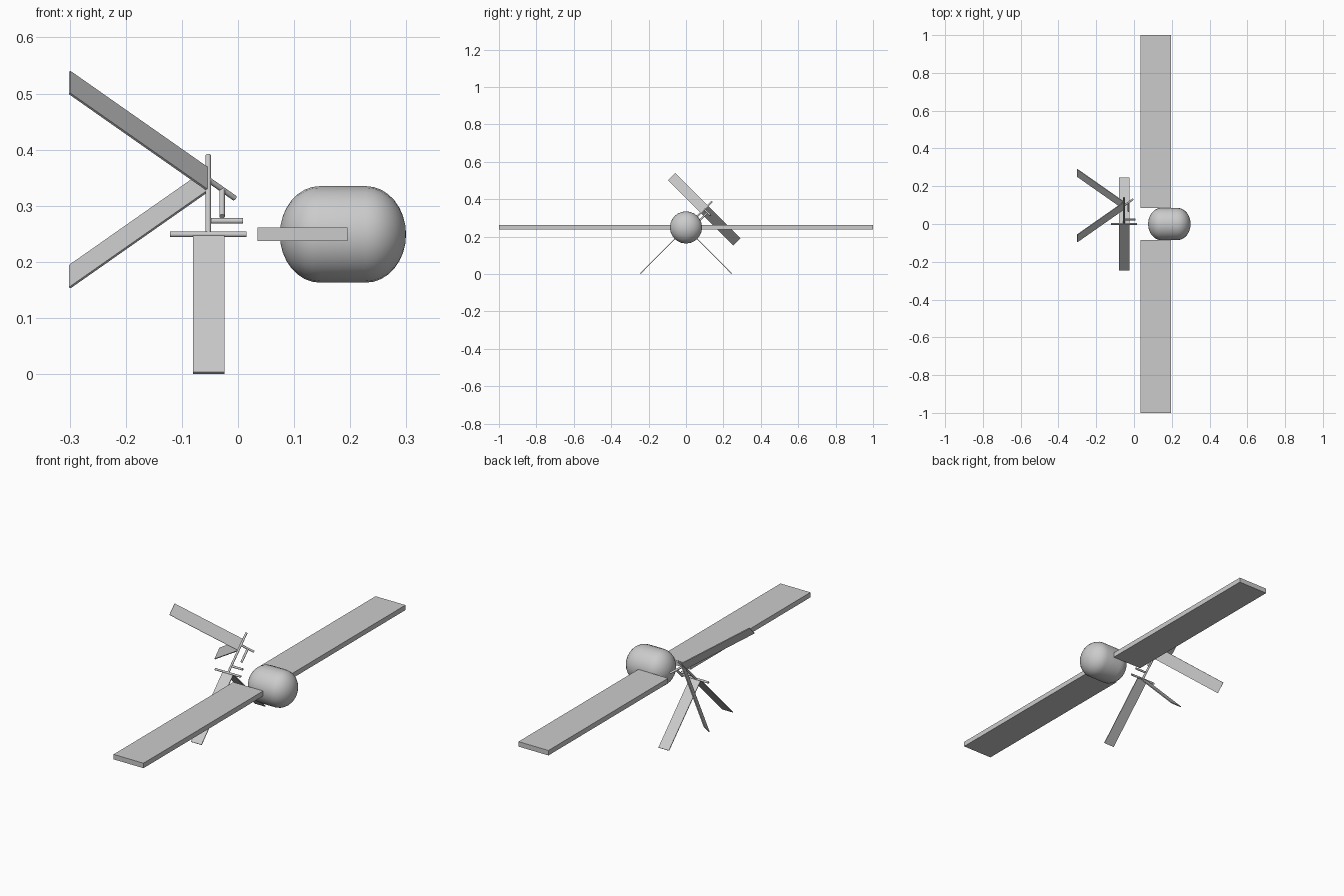
import bpy, bmesh, math
from mathutils import Vector, Matrix

cube = bpy.data.objects.get("Cube")
if cube:
    bpy.data.objects.remove(cube, do_unlink=True)

grey = bpy.data.materials.new("plain grey")
grey.use_nodes = True
COLOUR = (0.6, 0.6, 0.6, 1)
grey.diffuse_color = COLOUR
grey.node_tree.nodes["Principled BSDF"].inputs["Base Color"].default_value = COLOUR


def add_object(name, bm, smooth=False):
    bmesh.ops.recalc_face_normals(bm, faces=bm.faces)
    mesh = bpy.data.meshes.new(name)
    bm.to_mesh(mesh)
    bm.free()
    mesh.materials.append(grey)
    obj = bpy.data.objects.new(name, mesh)
    bpy.context.collection.objects.link(obj)
    if smooth:
        bpy.ops.object.select_all(action='DESELECT')
        obj.select_set(True)
        bpy.context.view_layer.objects.active = obj
        bpy.ops.object.shade_smooth_by_angle(angle=math.radians(40))
    return obj


def plate(name, start, end, across, width, thick):
    """Flat slab from start to end, its width lying along the across direction."""
    start, end = Vector(start), Vector(end)
    along = end - start
    u, v = along.normalized(), Vector(across).normalized()
    frame = Matrix((u, v, u.cross(v))).transposed().to_4x4()
    size = Matrix.Diagonal((along.length, width, thick, 1))
    bm = bmesh.new()
    bmesh.ops.create_cube(bm, size=1, matrix=Matrix.Translation((start + end) / 2) @ frame @ size)
    add_object(name, bm)


def rod(name, start, end, radius=0.005):
    """Thin round bar between two points."""
    start, end = Vector(start), Vector(end)
    along = end - start
    place = Matrix.Translation((start + end) / 2) @ along.to_track_quat('Z', 'Y').to_matrix().to_4x4()
    bm = bmesh.new()
    bmesh.ops.create_cone(bm, cap_ends=True, segments=12, radius1=radius, radius2=radius,
                          depth=along.length, matrix=place)
    add_object(name, bm, smooth=True)


# Rounded body: a sphere pulled apart along x
HEIGHT = 0.249
bm = bmesh.new()
bmesh.ops.create_uvsphere(bm, u_segments=24, v_segments=16, radius=1,
                          matrix=Matrix.Rotation(math.pi / 2, 4, 'Y'))
middle = [e for e in bm.edges if all(abs(v.co.x) < 0.001 for v in e.verts)]
bmesh.ops.split_edges(bm, edges=middle)
for face in bm.faces:
    side = 1 if face.calc_center_median().x > 0 else -1
    for v in face.verts:
        v.tag = side > 0
for v in bm.verts:
    shift = 0.041 if v.tag else -0.041
    v.co = (0.187 + shift + v.co.x * 0.0715, v.co.y * 0.086, HEIGHT + v.co.z * 0.086)
rims = [e for e in bm.edges if e.is_boundary]
bmesh.ops.bridge_loops(bm, edges=rims)
add_object("body", bm, smooth=True)

# Wings and splayed lower fins on both sides
for side, word in ((1, "back"), (-1, "front")):
    plate(word + "_wing", (0.115, side * 0.086, HEIGHT), (0.115, side, HEIGHT),
          (1, 0, 0), 0.16, 0.024)
    plate(word + "_lower_fin", (-0.052, side * 0.002, 0.247), (-0.052, side * 0.244, 0.002),
          (1, 0, 0), 0.056, 0.004)

# Leaning post with its cross bars
LEAN = Vector((0, 1, 1)).normalized()
foot = Vector((-0.053, 0, HEIGHT))
hub = foot + LEAN * 0.138
rod("leaning_post", foot, foot + LEAN * 0.198)
rod("foot_bar", (-0.121, 0, HEIGHT), (0.015, 0, HEIGHT))
rod("short_bar", (-0.048, 0.024, 0.273), (0.009, 0.024, 0.273))

# Two long blades that sweep back from the post in a V
for side, word in ((1, "upper"), (-1, "lower")):
    tip = hub + Vector((-0.247, -side * 0.173, side * 0.173))
    plate(word + "_blade", hub, tip, LEAN, 0.056, 0.004)

# Stub arm in front of the post, with its hanging rod
reach = Vector((0.247, 0.173, -0.173))
rod("stub_arm", hub, hub + reach * 0.19)
elbow = hub + reach * 0.1
rod("hanging_rod", elbow, elbow - LEAN * 0.068)
